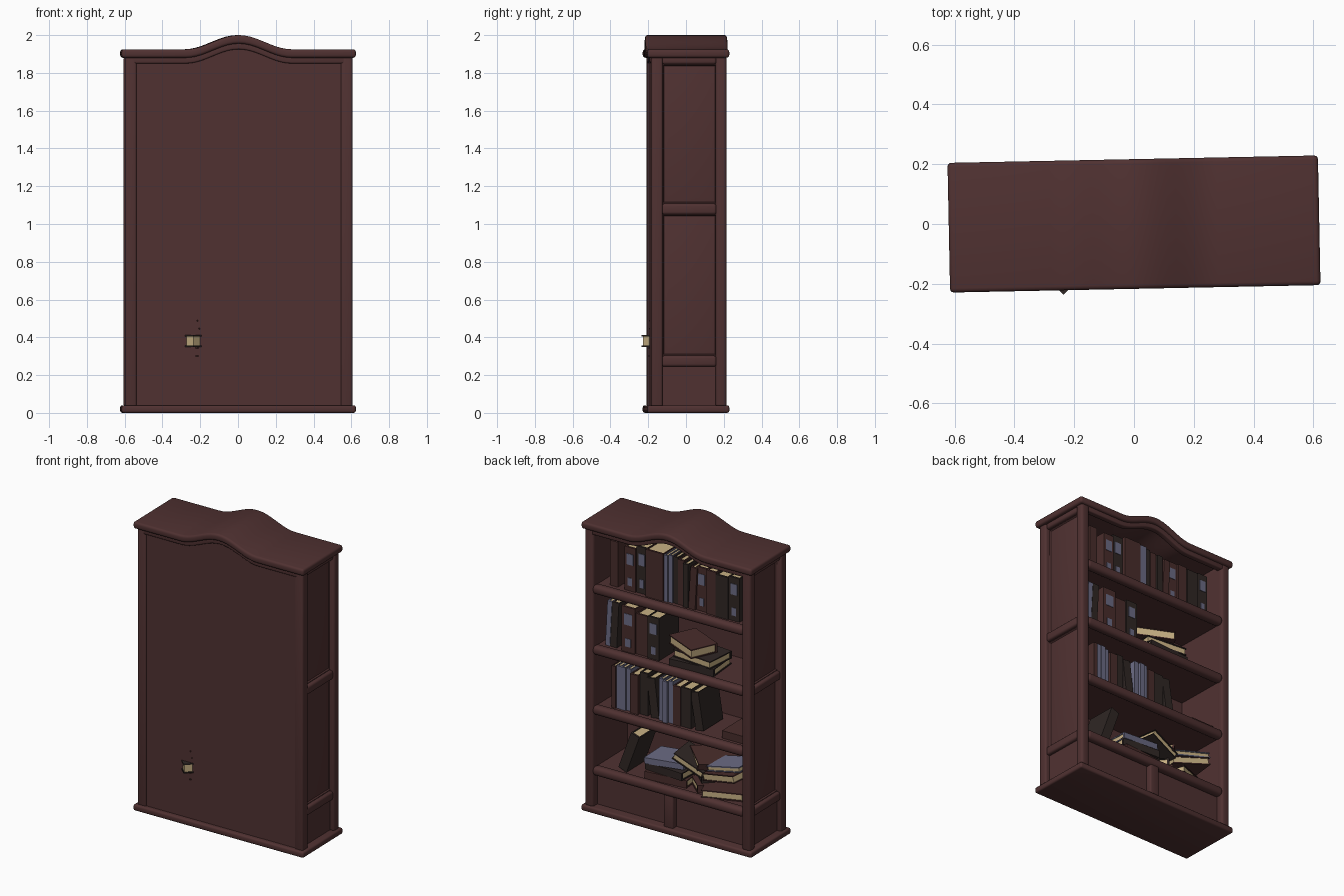
import bpy, bmesh, math, random
from mathutils import Matrix, Vector

if "Cube" in bpy.data.objects:
    bpy.data.objects.remove(bpy.data.objects["Cube"])

random.seed(4)
R = Matrix.Rotation(math.radians(1.15), 4, 'Z')   # whole bookcase stands slightly turned


def material(name, rgb):
    m = bpy.data.materials.new(name)
    m.diffuse_color = (*rgb, 1)
    m.use_nodes = True
    m.node_tree.nodes["Principled BSDF"].inputs["Base Color"].default_value = m.diffuse_color
    return m


WOOD = material("dark_red_wood", (0.080, 0.031, 0.031))
RED = material("book_red_brown", (0.066, 0.026, 0.024))
DARK = material("book_dark_brown", (0.029, 0.020, 0.018))
GREY = material("book_grey_blue", (0.150, 0.150, 0.235))
PAGES = material("page_tan", (0.58, 0.44, 0.23))
COVER = {'r': RED, 'd': DARK, 'l': DARK, 'm': RED, 'g': GREY}


def finish(name, bm, mats, bevel=0, segs=3, M=Matrix()):
    bmesh.ops.recalc_face_normals(bm, faces=bm.faces)
    if bevel:
        edges = [e for e in bm.edges if e.calc_face_angle(0) > 0.7]
        bmesh.ops.bevel(bm, geom=edges, offset=bevel, segments=segs, profile=0.5,
                        affect='EDGES', clamp_overlap=True)
    me = bpy.data.meshes.new(name)
    bm.to_mesh(me)
    bm.free()
    for m in mats:
        me.materials.append(m)
    me.shade_smooth()
    me.set_sharp_from_angle(angle=math.radians(40))
    ob = bpy.data.objects.new(name, me)
    ob.matrix_world = R @ M
    bpy.context.collection.objects.link(ob)
    return ob


def add_box(bm, lo, hi, mat=0):
    lo, hi = Vector(lo), Vector(hi)
    M = Matrix.Translation((lo + hi) / 2) @ Matrix.Diagonal((*(hi - lo), 1))
    r = bmesh.ops.create_cube(bm, size=1, matrix=M)
    for f in {f for v in r['verts'] for f in v.link_faces}:
        f.material_index = mat


def box(name, lo, hi, bevel=0, segs=3):
    bm = bmesh.new()
    add_box(bm, lo, hi)
    return finish(name, bm, [WOOD], bevel, segs)


def arch(x):
    return 0.0375 * (1 + math.cos(math.pi * min(1, abs(x) / 0.28)))


def strip(name, hx, y0, y1, low, high, bevel=0, segs=3):
    # board whose top (and maybe bottom) edge follows the arch
    bm = bmesh.new()
    xs = [-hx] + [i * 0.28 / 10 for i in range(-10, 11)] + [hx]
    rings = []
    for x in xs:
        a, b = low(x), high(x)
        rings.append([bm.verts.new(p) for p in
                      ((x, y0, a), (x, y1, a), (x, y1, b), (x, y0, b))])
    for p, q in zip(rings, rings[1:]):
        for i in range(4):
            j = (i + 1) % 4
            bm.faces.new((p[i], p[j], q[j], q[i]))
    bm.faces.new(rings[0])
    bm.faces.new(rings[-1])
    return finish(name, bm, [WOOD], bevel, segs)


# base plate, arched cornice, friezes and back panel
box("base_plate", (-0.62, -0.217, 0), (0.62, 0.217, 0.04), 0.012)
strip("cornice", 0.62, -0.217, 0.217, lambda x: 1.88 + arch(x), lambda x: 1.925 + arch(x), 0.014)
for n, y0, y1 in (("front", -0.197, -0.16), ("rear", 0.16, 0.2)):
    strip(n + "_frieze", 0.56, y0, y1, lambda x: 1.85 + arch(x), lambda x: 1.89 + arch(x), 0.008)
strip("back_panel", 0.55, -0.188, -0.17, lambda x: 0.03, lambda x: 1.87 + arch(x))

# shelves with rounded lips
SHELVES = (0.275, 0.68, 1.08, 1.485)
for i, z in enumerate(SHELVES):
    box(f"shelf_{i}", (-0.56, -0.175, z - 0.022), (0.56, 0.17, z + 0.022))
    box(f"shelf_lip_{i}", (-0.55, 0.145, z - 0.03), (0.55, 0.205, z + 0.03), 0.024, 4)


# side frames: posts, rails and raised panels
def side_panel(name, s, z0, z1, raised):
    bm = bmesh.new()
    add_box(bm, (0.54, -0.15, z0), (0.572, 0.165, z1))
    bm.faces.ensure_lookup_table()
    outer = [max(bm.faces, key=lambda f: f.calc_center_median().x)]
    if raised:
        bmesh.ops.inset_region(bm, faces=outer, thickness=0.024, depth=0)
        bmesh.ops.inset_region(bm, faces=outer, thickness=0.008, depth=-0.008)
        bmesh.ops.inset_region(bm, faces=outer, thickness=0.03, depth=0.006)
    bmesh.ops.scale(bm, vec=(s, 1, 1), verts=bm.verts)
    finish(name, bm, [WOOD])


for s, side in ((-1, "left"), (1, "right")):
    def sbox(name, x0, x1, y0, y1, z0, z1, bev):
        a, b = sorted((s * x0, s * x1))
        box(f"{side}_{name}", (a, y0, z0), (b, y1, z1), bev)
    sbox("front_post", 0.54, 0.602, -0.196, -0.135, 0.03, 1.89, 0.012)
    sbox("rear_post", 0.54, 0.602, 0.145, 0.203, 0.03, 1.89, 0.016)
    for n, z0, z1 in (("low_rail", 0.245, 0.303), ("mid_rail", 1.05, 1.108), ("top_rail", 1.845, 1.89)):
        sbox(n, 0.54, 0.596, -0.14, 0.15, z0, z1, 0.014)
    side_panel(side + "_low_panel", s, 0.03, 0.26, False)
    side_panel(side + "_mid_panel", s, 0.29, 1.065, True)
    side_panel(side + "_high_panel", s, 1.095, 1.86, True)

# plinth below the lowest shelf
box("plinth_panel", (-0.55, 0.13, 0.03), (0.55, 0.155, 0.26))
box("plinth_divider", (-0.035, 0.14, 0.03), (0.035, 0.195, 0.26), 0.01)


# a book stands on z=0 with its spine towards +y
def book(name, w, h, d, c, M):
    bm = bmesh.new()
    t = min(0.007, w / 5)
    add_box(bm, (-w / 2, -d, 0), (-w / 2 + t, 0, h))
    add_box(bm, (w / 2 - t, -d, 0), (w / 2, 0, h))
    add_box(bm, (-w / 2, -t, 0), (w / 2, t, h))
    add_box(bm, (-w / 2 + t, -d + 0.006, 0.006), (w / 2 - t, -t, h - 0.006), 1)
    if c in 'lm':   # pale labels on the spine
        for a, b, k in ((0.12, 0.3, 0.2), (0.6, 0.85, 0.3)):
            add_box(bm, (-w * k, t, h * a), (w * k, t + 0.003, h * b), 2)
    finish(name, bm, [COVER[c], PAGES, GREY], M=M)


def row(shelf, x, items):
    # books side by side from +x to -x: (thickness, height, colour, tilt)
    z = SHELVES[shelf] + 0.022
    for i, (w, h, c, tilt) in enumerate(items):
        if c != ' ':
            a = math.radians(tilt)
            M = (Matrix.Translation((x - w / 2, 0.125 + random.uniform(-0.012, 0.012),
                                     z + w / 2 * abs(math.sin(a))))
                 @ Matrix.Rotation(a, 4, 'Y'))
            book(f"standing_book_{shelf}_{i}", w - 0.002, h, random.uniform(0.19, 0.22), c, M)
        x -= w


def lying(name, x, y, z, w, h, d, c, yaw, tilt=0):
    # centre of the book at x, y, z; pages turned by yaw
    M = (Matrix.Translation((x, y, z)) @ Matrix.Rotation(math.radians(tilt), 4, 'Y')
         @ Matrix.Rotation(math.radians(yaw), 4, 'Z') @ Matrix.Translation((h / 2, d / 2, 0))
         @ Matrix.Rotation(-math.pi / 2, 4, 'Y'))
    book(name, w, h, d, c, M)


G = (0.05, 0, ' ', 0)
row(3, 0.47, [(0.06, 0.30, 'r', 0), G, (0.08, 0.29, 'm', 0), (0.08, 0.31, 'l', 0),
              (0.13, 0.315, 'r', 0), (0.03, 0.31, 'g', 0), (0.03, 0.315, 'g', 0),
              (0.035, 0.31, 'd', 0), (0.045, 0.30, 'r', 0), (0.04, 0.29, 'd', 0),
              (0.05, 0.28, 'r', -3), (0.08, 0.29, 'm', 0), (0.07, 0.29, 'r', 0),
              (0.09, 0.28, 'd', 0), (0.08, 0.29, 'l', 0)])
row(2, 0.50, [(0.035, 0.30, 'g', -3), (0.05, 0.30, 'd', -3), (0.04, 0, ' ', 0),
              (0.10, 0.30, 'm', 0), (0.09, 0.27, 'r', 0), (0.085, 0.28, 'l', 0)])
row(1, 0.45, [(0.03, 0.28, 'r', 0), (0.035, 0.285, 'g', 0), (0.035, 0.285, 'g', 0),
              (0.035, 0.28, 'g', 0), (0.06, 0.26, 'r', 0), (0.06, 0.28, 'd', 0),
              (0.025, 0, ' ', 0), (0.06, 0.26, 'd', 7), (0.035, 0.28, 'g', 0),
              (0.035, 0.275, 'g', 0), (0.035, 0.28, 'g', 0), (0.055, 0.26, 'r', 0),
              (0.075, 0.26, 'd', 0), (0.03, 0, ' ', 0), (0.06, 0.25, 'd', 9)])
row(0, 0.40, [(0.065, 0.27, 'd', -20)])

# lying stacks
lying("stack_book_a", -0.14, 0.05, 1.129, 0.05, 0.31, 0.21, 'd', 4)
lying("stack_book_b", -0.15, 0.05, 1.179, 0.05, 0.29, 0.20, 'd', 174)
lying("stack_book_c", -0.09, 0.06, 1.236, 0.06, 0.26, 0.18, 'r', 155)
lying("stack_book_d", -0.44, 0.03, 0.73, 0.05, 0.17, 0.20, 'r', 0)
lying("stack_book_e", 0.06, 0.04, 0.325, 0.05, 0.29, 0.20, 'r', 5)
lying("stack_book_f", 0.06, 0.04, 0.377, 0.05, 0.28, 0.20, 'd', -4)
lying("stack_book_g", 0.07, 0.04, 0.425, 0.04, 0.28, 0.19, 'g', 2, 5)

# untidy pile whose corners pierce the back panel
lying("pile_book_a", -0.20, -0.025, 0.323, 0.05, 0.28, 0.20, 'r', 48)
lying("pile_book_b", -0.212, -0.062, 0.381, 0.062, 0.28, 0.20, 'd', 45)
lying("pile_book_c", -0.33, 0.06, 0.325, 0.05, 0.26, 0.19, 'r', 200)
lying("pile_book_d", -0.35, 0.06, 0.44, 0.05, 0.27, 0.19, 'r', 170, 14)
lying("pile_book_e", -0.20, -0.02, 0.47, 0.05, 0.28, 0.20, 'r', 50, -14)
lying("pile_book_f", -0.37, 0.05, 0.50, 0.035, 0.26, 0.18, 'g', 175, 14)
lying("pile_book_g", -0.11, 0.07, 0.47, 0.045, 0.22, 0.18, 'd', 185, -24)
